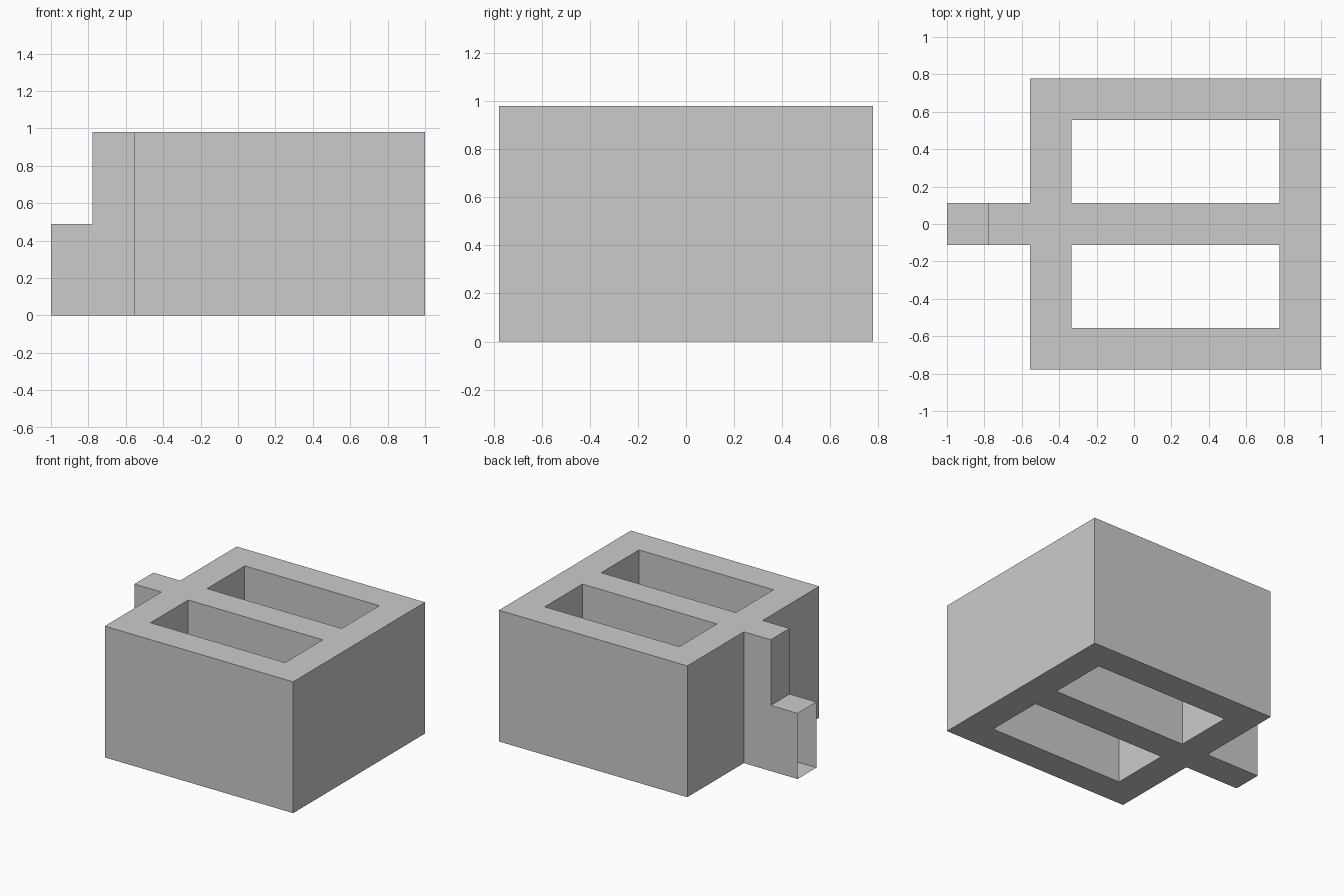
import bpy, bmesh
from itertools import product

if "Cube" in bpy.data.objects:
    bpy.data.objects.remove(bpy.data.objects["Cube"])

# Grid lines (wall thickness is 2/9) and the two height levels
X = [v / 9 for v in (-9, -7, -5, -3, 7, 9)]
Y = [v / 9 for v in (-7, -5, -1, 1, 5, 7)]
Z = [0, 0.49, 0.98]
LINES = (X, Y, Z)


def solid(i, j, k):
    if not (0 <= i < 5 and 0 <= j < 5 and 0 <= k < 2):
        return False
    if i < 2:                                  # stepped tab
        return j == 2 and (i == 1 or k == 0)
    return not (i == 3 and j in (1, 3))        # body with two through-holes


bm = bmesh.new()
verts = {}


def vert(idx):
    if idx not in verts:
        verts[idx] = bm.verts.new([LINES[a][n] for a, n in enumerate(idx)])
    return verts[idx]


# Skin every exposed side of the solid cells
for cell in product(range(5), range(5), range(2)):
    if not solid(*cell):
        continue
    for axis, side in product(range(3), (0, 1)):
        near = list(cell)
        near[axis] += 1 if side else -1
        if solid(*near):
            continue
        # The tab's end is open
        if cell[0] == 0 and axis == 0 and side == 0:
            continue
        u, v = (axis + 1) % 3, (axis + 2) % 3
        corners = []
        for du, dv in ((0, 0), (1, 0), (1, 1), (0, 1)):
            c = list(cell)
            c[axis] += side
            c[u] += du
            c[v] += dv
            corners.append(vert(tuple(c)))
        bm.faces.new(corners if side else corners[::-1])

mesh = bpy.data.meshes.new("two_cell_block")
bm.to_mesh(mesh)
bm.free()
bpy.context.collection.objects.link(bpy.data.objects.new("two_cell_block", mesh))
